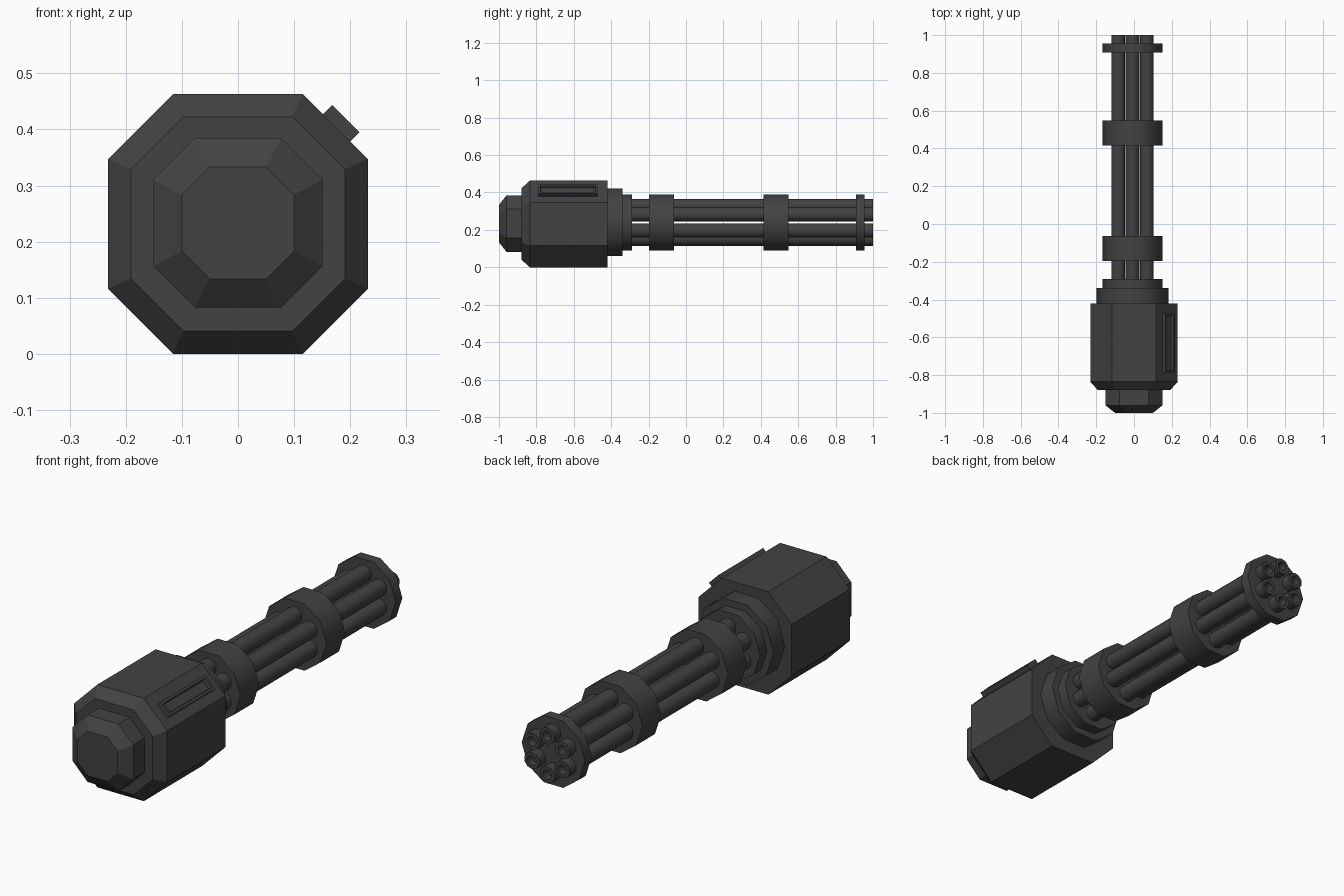
import bpy, bmesh, math
from mathutils import Matrix, Vector

if "Cube" in bpy.data.objects:
    bpy.data.objects.remove(bpy.data.objects["Cube"])

metal = bpy.data.materials.new("dark_gunmetal")
metal.diffuse_color = (0.055, 0.055, 0.055, 1)
metal.use_nodes = True
metal.node_tree.nodes["Principled BSDF"].inputs["Base Color"].default_value = metal.diffuse_color


def finish(name, bm, smooth=False):
    bmesh.ops.recalc_face_normals(bm, faces=bm.faces[:])
    mesh = bpy.data.meshes.new(name)
    bm.to_mesh(mesh)
    bm.free()
    mesh.materials.append(metal)
    obj = bpy.data.objects.new(name, mesh)
    bpy.context.collection.objects.link(obj)
    if smooth:
        bpy.ops.object.select_all(action='DESELECT')
        obj.select_set(True)
        bpy.context.view_layer.objects.active = obj
        bpy.ops.object.shade_smooth_by_angle(angle=math.radians(40))
    return obj


def loft(name, sections, smooth=False):
    """Skin closed cross-sections [(y, [(x, z), ...]), ...] and cap both ends."""
    bm = bmesh.new()
    rings = [[bm.verts.new((x, y, z)) for x, z in pts] for y, pts in sections]
    n = len(rings[0])
    for a, b in zip(rings, rings[1:]):
        for i in range(n):
            j = (i + 1) % n
            bm.faces.new((a[i], a[j], b[j], b[i]))
    bm.faces.new(rings[0])
    bm.faces.new(rings[-1])
    return finish(name, bm, smooth)


def octagon(h, c, cz):
    """Square of half-size h with corners cut back to c."""
    pts = [(c, h), (h, c), (h, -c), (c, -h), (-c, -h), (-h, -c), (-h, c), (-c, h)]
    return [(x, z + cz) for x, z in pts]


def circle(r, cx, cz, n=10, turn=0.0):
    return [(cx + r * math.cos(turn + math.tau * i / n),
             cz + r * math.sin(turn + math.tau * i / n)) for i in range(n)]


# Motor housing with bevelled front
loft("housing", [(-0.88, octagon(0.191, 0.097, 0.2315)),
                 (-0.835, octagon(0.2315, 0.1157, 0.2315)),
                 (-0.42, octagon(0.2315, 0.1157, 0.2315))])

# Front cap
loft("front_cap", [(-1.0, octagon(0.1, 0.05, 0.2335)),
                   (-0.96, octagon(0.151, 0.077, 0.2335)),
                   (-0.87, octagon(0.151, 0.077, 0.2335))])

# Stepped collars and barrel clamps, on the barrel axis
AX, AZ = -0.008, 0.24
for name, y0, y1, r in [("rear_collar", -0.43, -0.34, 0.19),
                        ("front_collar", -0.35, -0.29, 0.158),
                        ("rear_clamp", -0.197, -0.063, 0.158),
                        ("middle_clamp", 0.415, 0.547, 0.158),
                        ("muzzle_clamp", 0.908, 0.955, 0.158)]:
    loft(name, [(y0, circle(r, AX, AZ)), (y1, circle(r, AX, AZ))], True)

# Six hollow-ended barrels
for k in range(6):
    a = math.radians(30 + 60 * k)
    cx, cz = AX + 0.0875 * math.cos(a), AZ + 0.0875 * math.sin(a)
    outer = circle(0.038, cx, cz, 10, math.pi / 2)
    inner = circle(0.022, cx, cz, 10, math.pi / 2)
    loft(f"barrel_{k + 1}", [(-0.3, outer), (1.0, outer), (1.0, inner), (0.965, inner)], True)

# Recessed hatch on the upper right chamfer
bm = bmesh.new()
bmesh.ops.create_cube(bm, size=1.0)
bmesh.ops.scale(bm, vec=(0.069, 0.316, 0.032), verts=bm.verts)
top = max(bm.faces, key=lambda f: f.calc_center_median().z)
bmesh.ops.inset_region(bm, faces=[top], thickness=0.016)
bmesh.ops.inset_region(bm, faces=[top], thickness=0.004, depth=0)
bmesh.ops.translate(bm, vec=(0, 0, -0.015), verts=top.verts[:])
bmesh.ops.transform(bm, verts=bm.verts, matrix=Matrix.Translation(Vector((0.181, -0.631, 0.408)))
                    @ Matrix.Rotation(math.radians(45), 4, 'Y'))
finish("side_hatch", bm)
